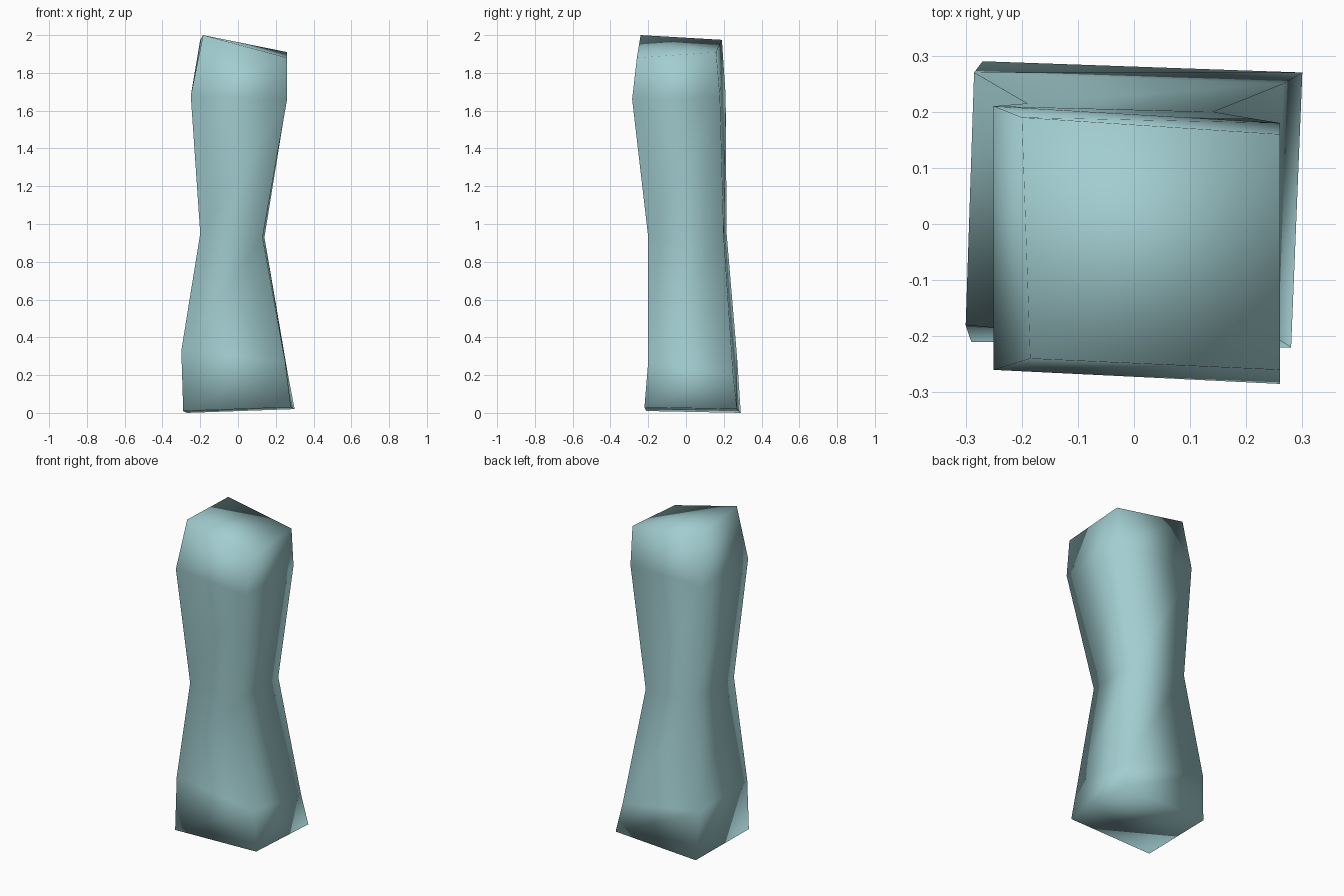
import bpy
import bmesh

default_cube = bpy.data.objects.get("Cube")
if default_cube:
    bpy.data.objects.remove(default_cube, do_unlink=True)


def make_material(name, colour):
    material = bpy.data.materials.new(name)
    material.use_nodes = True
    material.diffuse_color = colour
    for node in material.node_tree.nodes:
        if node.type == "BSDF_PRINCIPLED":
            node.inputs["Base Color"].default_value = colour
    return material


def loft(name, sections, material):
    """Join a stack of four-cornered sections into one closed smooth solid."""
    bm = bmesh.new()
    rings = [[bm.verts.new(corner) for corner in section] for section in sections]
    for lower, upper in zip(rings, rings[1:]):
        for i in range(len(lower)):
            j = (i + 1) % len(lower)
            bm.faces.new((lower[i], lower[j], upper[j], upper[i]))
    bm.faces.new(reversed(rings[0]))
    bm.faces.new(rings[-1])
    bmesh.ops.recalc_face_normals(bm, faces=bm.faces)
    for face in bm.faces:
        face.smooth = True
    mesh = bpy.data.meshes.new(name)
    bm.to_mesh(mesh)
    bm.free()
    mesh.materials.append(material)
    obj = bpy.data.objects.new(name, mesh)
    bpy.context.collection.objects.link(obj)
    return obj


# Corners in order: front right, front left, back left, back right
foot = [(-.29, -.21, .01), (.28, -.22, .03), (.3, .27, .02), (-.27, .29, 0)]
lower_swell = [(-.3, -.18, .33), (.25, -.2, .27), (.265, .25, .2), (-.285, .27, .3)]
waist = [(-.2, -.19, .95), (.13, -.2, .93), (.14, .2, .93), (-.19, .215, .95)]
upper_swell = [(-.25, -.26, 1.68), (.26, -.285, 1.66), (.26, .18, 1.67), (-.25, .21, 1.68)]
crown = [(-.185, -.24, 2), (.26, -.26, 1.88), (.26, .16, 1.91), (-.2, .19, 1.975)]

# Pinched stone pillar
pale_teal = make_material("pale teal", (.36, .61, .63, 1))
loft("pillar", [foot, lower_swell, waist, upper_swell, crown], pale_teal)
